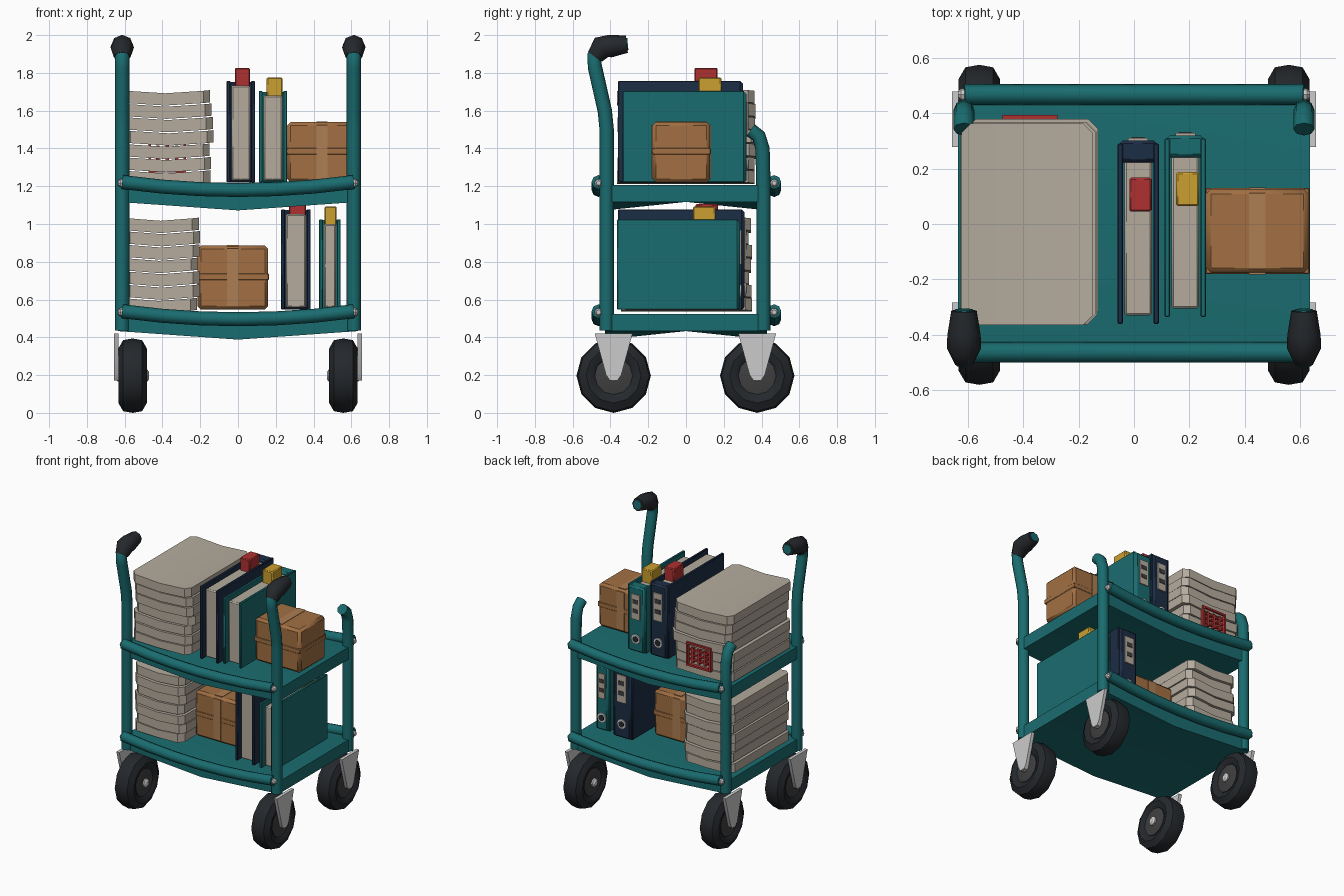
import bpy, bmesh, math, random
from mathutils import Vector

if "Cube" in bpy.data.objects:
    bpy.data.objects.remove(bpy.data.objects["Cube"])

random.seed(4)
PALETTE = {"teal": (.01, .15, .16), "navy": (.012, .026, .06), "paper": (.46, .41, .34),
           "card": (.36, .16, .055), "tape": (.42, .21, .085), "rubber": (.018, .021, .025),
           "rim": (.05, .05, .052), "red": (.43, .03, .03), "yellow": (.6, .35, .03)}
MATS = {}
for key, rgb in PALETTE.items():
    MATS[key] = bpy.data.materials.new(key)
    MATS[key].diffuse_color = (*rgb, 1)


def finish(name, bm, col, angle=35):
    bmesh.ops.recalc_face_normals(bm, faces=bm.faces)
    me = bpy.data.meshes.new(name)
    bm.to_mesh(me)
    bm.free()
    me.shade_smooth()
    me.set_sharp_from_angle(angle=math.radians(angle))
    ob = bpy.data.objects.new(name, me)
    bpy.context.collection.objects.link(ob)
    if col:
        me.materials.append(MATS[col])
    return ob


def loft(name, rings, col, angle=35):
    """Skin a row of equal-sized rings and cap both ends."""
    bm = bmesh.new()
    rows = [[bm.verts.new(p) for p in ring] for ring in rings]
    n = len(rows[0])
    for a, b in zip(rows, rows[1:]):
        for i in range(n):
            j = (i + 1) % n
            bm.faces.new((a[i], a[j], b[j], b[i]))
    bm.faces.new(rows[0])
    bm.faces.new(rows[-1])
    return finish(name, bm, col, angle)


def tube(name, path, radii, normal, col, sides=8):
    """Round tube along a planar path; normal is the plane's normal."""
    pts, nrm = [Vector(p) for p in path], Vector(normal)
    if not isinstance(radii, list):
        radii = [radii] * len(pts)
    rings = []
    for i, p in enumerate(pts):
        t = (pts[min(i + 1, len(pts) - 1)] - pts[max(i - 1, 0)]).normalized()
        up = nrm.cross(t)
        rings.append([p + radii[i] * (math.cos(k * math.tau / sides) * nrm +
                                      math.sin(k * math.tau / sides) * up) for k in range(sides)])
    return loft(name, rings, col, 50)


def lathe_x(name, c, profile, col, sides=12):
    """Revolve (x offset, radius) pairs about the x axis through c."""
    rings = [[(c[0] + dx, c[1] + r * math.sin(k * math.tau / sides), c[2] + r * math.cos(k * math.tau / sides))
              for k in range(sides)] for dx, r in profile]
    return loft(name, rings, col, 35)


def box(name, x0, x1, y0, y1, z0, z1, col, bevel=0.0):
    ob = loft(name, [[(x0, y0, z), (x1, y0, z), (x1, y1, z), (x0, y1, z)] for z in (z0, z1)], col)
    if bevel:
        m = ob.modifiers.new("bevel", "BEVEL")
        m.width, m.segments = bevel, 1
    return ob


def shelf(name, top, bottom):
    """Slab whose front and back edges sag in the middle."""
    bm = bmesh.new()
    grid = {}
    for k, z in enumerate((bottom, top)):
        for i in range(3):
            for j in range(3):
                sag = .045 if i == 1 and j != 1 else 0
                grid[i, j, k] = bm.verts.new(((i - 1) * .635, (j - 1) * .43, z - sag))
    for k in (0, 1):
        for i in (0, 1):
            for j in (0, 1):
                bm.faces.new([grid[i + a, j + b, k] for a, b in ((0, 0), (1, 0), (1, 1), (0, 1))])
    for a in (0, 1):
        for e in (0, 2):
            bm.faces.new([grid[q] for q in ((a, e, 0), (a + 1, e, 0), (a + 1, e, 1), (a, e, 1))])
            bm.faces.new([grid[q] for q in ((e, a, 0), (e, a + 1, 0), (e, a + 1, 1), (e, a, 1))])
    finish(name, bm, "teal", 20)


def paper_stack(name, x0, x1, y0, y1, z0, z1, layers=7):
    """Sagging bundles with clipped corners, each slightly shifted."""
    h = (z1 - z0) / layers
    for n in range(layers):
        dx, dy = random.uniform(-.012, .012), random.uniform(-.012, .012)
        a, b, c, d = x0 + dx, x1 + dx, y0 + dy, y1 + dy
        lo, hi, m = z0 + n * h, z0 + (n + 1) * h - .006, (a + b) / 2
        rings = []
        for x, clip, sag in ((a, .035, 0), (a + .035, 0, .004), (m, 0, .017), (b - .035, 0, .004), (b, .035, 0)):
            lower = max(lo - sag, z0 - .008)
            rings.append([(x, c + clip, lower), (x, d - clip, lower), (x, d - clip, hi - sag), (x, c + clip, hi - sag)])
        loft(f"{name}_bundle_{n}", rings, "paper", 20)


def binder(name, x0, x1, y0, y1, z0, z1, col, tab, tab_box):
    t, m, w, h = .02, (x0 + x1) / 2, x1 - x0, z1 - z0
    box(name + "_left_cover", x0, x0 + t, y0, y1 - .012, z0, z1, col, .004)
    box(name + "_right_cover", x1 - t, x1, y0, y1 - .012, z0, z1, col, .004)
    box(name + "_spine", x0 + .008, x1 - .008, y1 - .08, y1, z0, z1 - .005, col, .012)
    box(name + "_pages", x0 + t + .005, x1 - t - .005, y0 + .03, y1 - .07, z0 + .01, z1 - .025, "paper", .008)
    # spine plate with two blank marks, and the finger ring
    box(name + "_spine_plate", m - w * .24, m + w * .24, y1 - .005, y1 + .008, z0 + h * .5, z0 + h * .88, "paper")
    for f in (.6, .74):
        box(name + "_plate_mark", m - w * .15, m + w * .15, y1, y1 + .011, z0 + h * f, z0 + h * (f + .06), "rim")
    for r, mat, out in ((.036, None, .008), (.022, "rubber", .011)):
        tube(name + "_finger_ring", [(m, y1 - .01, z0 + h * .2), (m, y1 + out, z0 + h * .2)], r, (1, 0, 0), mat, 12)
    box(name + "_tab", *tab_box, tab, .006)


def carton(name, x0, x1, y0, y1, z0, z1):
    m, zm, e = (x0 + x1) / 2 , (z0 + z1) / 2 + .005, .003
    box(name, x0, x1, y0, y1, z0, z1, "card", .018)
    box(name + "_waist_tape", x0 - e, x1 + e, y0 - e, y1 + e, zm - .018, zm + .018, "card", .004)
    box(name + "_top_tape", m - .03, m + .03, y0 + .015, y1 - .015, z1 - .01, z1 + e, "tape")
    for y in (y0, y1):
        box(name + "_end_tape", m - .03, m + .03, y - .005, y + .005, z0 + .02, z1 - .016, "tape")


# Frame posts, grips and casters, mirrored left and right
for s, side in ((-1, "left"), (1, "right")):
    X = s * .613
    tube(f"front_post_{side}", [(X, -.42, .435), (X, -.42, 1.5), (X, -.43, 1.6), (X, -.482, 1.83), (X, -.487, 1.89),
                                (X, -.44, 1.94), (X, -.308, 1.953)], [.038] * 5 + [.035, .033], (1, 0, 0), "teal")
    tube(f"grip_{side}", [(X, -.482, 1.885), (X, -.447, 1.935), (X, -.40, 1.942), (X, -.313, 1.952)],
         [.045, .062, .06, .046], (1, 0, 0), "rubber")
    tube(f"rear_post_{side}", [(X, .41, .435), (X, .41, 1.2), (X, .405, 1.4), (X, .385, 1.465), (X, .342, 1.497)],
         .038, (1, 0, 0), "teal")
    for y, end in ((-.383, "front"), (.377, "rear")):
        c = (s * .558, y, .197)
        lathe_x(f"{end}_wheel_{side}", c, [(-.055, .1), (-.068, .115), (-.075, .145), (-.05, .188), (0, .197),
                                           (.05, .188), (.075, .145), (.068, .115), (.055, .1)], "rubber")
        lathe_x(f"{end}_rim_{side}", c, [(-.068, .06), (-.06, .1), (.06, .1), (.068, .06)], "rim")
        lathe_x(f"{end}_hub_{side}", c, [(-.088, .018), (-.078, .032), (.078, .032), (.088, .018)], None, 8)
        fork = [(-.1, .42), (.1, .42), (.04, .2), (.02, .172), (-.02, .172), (-.04, .2)]
        loft(f"{end}_fork_{side}", [[(s * x, y + a, z) for a, z in fork] for x in (.632, .656)], None)

# Shelves with sagging rails front and back
for name, z in (("lower", .538), ("upper", 1.222)):
    shelf(name + "_shelf", z - .015, z - .105)
    for y, end in ((-.463, "front"), (.467, "back")):
        path = [(x, y, z - .042 * (1 - (x / .613) ** 2)) for x in (-.613, -.4, -.2, 0, .2, .4, .613)]
        tube(f"{name}_{end}_rail", path, .037, (0, 1, 0), "teal")
        for s in (-1, 1):
            lathe_x(f"{name}_{end}_bolt", (s * .613, y, z - .005),
                    [(-.03 * s, .022), (.01 * s, .022), (.022 * s, .012)], None, 8)

# Paper stacks on the left of both shelves
paper_stack("upper_stack", -.615, -.14, -.355, .372, 1.22, 1.715)
paper_stack("lower_stack", -.615, -.21, -.355, .34, .545, 1.04)

# Red blank lattice tag on the back of the upper stack
for z in (1.28, 1.44):
    box("tag_frame_bar", -.475, -.275, .37, .393, z - .007, z + .007, "red")
for x in (-.468, -.282):
    box("tag_frame_side", x - .007, x + .007, .37, .393, 1.28, 1.44, "red")
for x in (-.425, -.375, -.325):
    box("tag_upright", x - .009, x + .009, .37, .391, 1.305, 1.415, "red")
for z in (1.325, 1.36, 1.395):
    box("tag_cross_bar", -.45, -.3, .37, .39, z - .006, z + .006, "red")

# Binders
binder("upper_navy_binder", -.06, .09, -.36, .302, 1.22, 1.758, "navy", "red", (-.017, .063, .045, .167, 1.72, 1.827))
binder("upper_teal_binder", .11, .26, -.335, .32, 1.22, 1.705, "teal", "yellow", (.152, .235, .065, .187, 1.66, 1.775))
binder("lower_navy_binder", .228, .385, -.36, .31, .547, 1.078, "navy", "red", (.27, .36, .05, .17, 1.04, 1.105))
binder("lower_teal_binder", .43, .543, -.365, .285, .547, 1.025, "teal", "yellow", (.458, .522, .037, .155, .99, 1.093))

# Cartons
carton("upper_carton", .26, .63, -.177, .127, 1.22, 1.54)
carton("lower_carton", -.215, .16, -.2, .15, .547, .885)

for m in bpy.data.materials:
    if m.users and not m.is_grease_pencil:
        m.use_nodes = True
        m.node_tree.nodes["Principled BSDF"].inputs["Base Color"].default_value = m.diffuse_color
